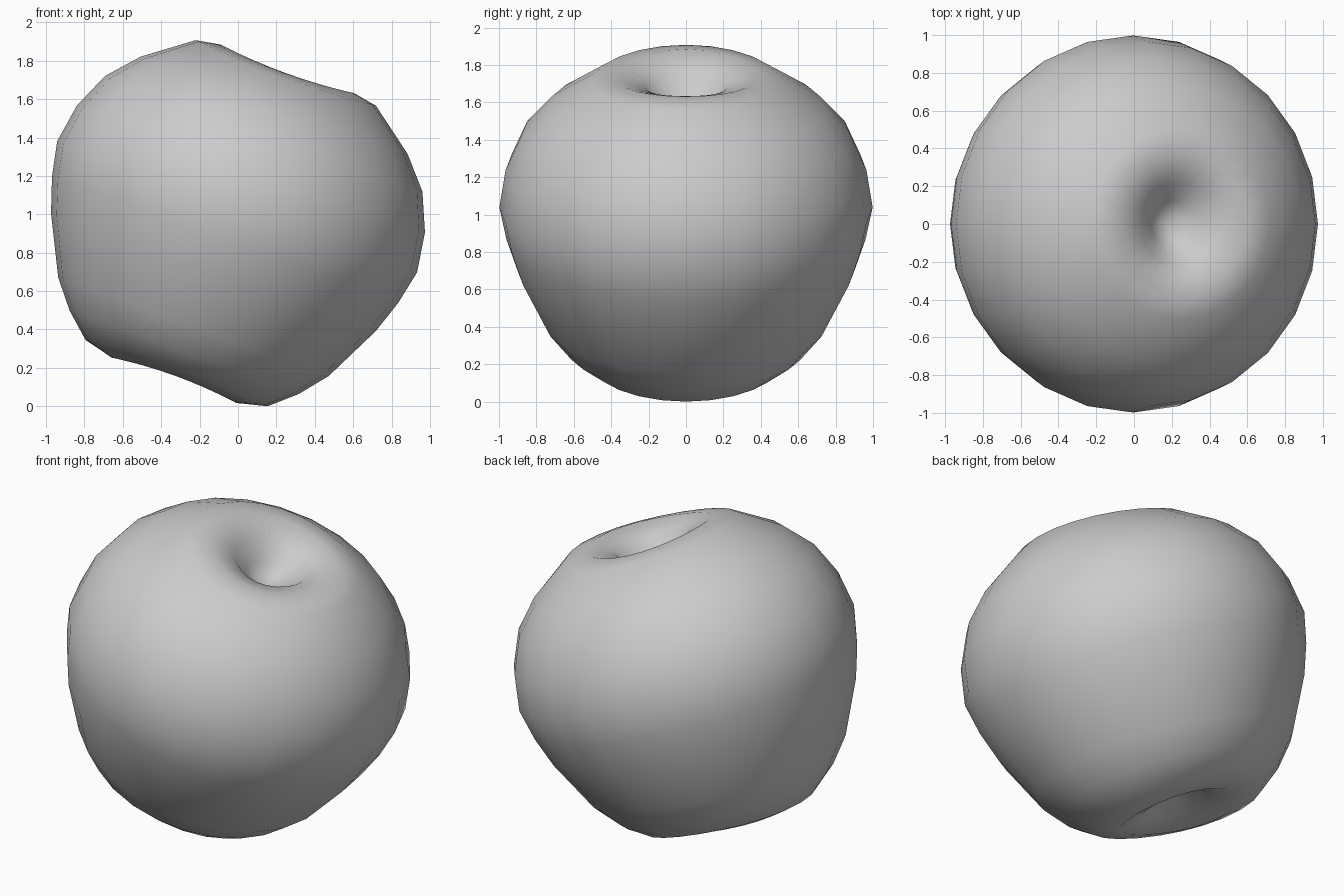
import bpy, bmesh, math
from mathutils import Matrix, Vector

if "Cube" in bpy.data.objects:
    bpy.data.objects.remove(bpy.data.objects["Cube"])

SEGMENTS = 24
TILT = math.radians(20)

# (radius, height) along the fruit's own axis, bottom hollow to top hollow
PROFILE = [(0.09, -0.73), (0.20, -0.81), (0.345, -0.86), (0.505, -0.82),
           (0.635, -0.717), (0.75, -0.575), (0.90, -0.272), (0.96, -0.093),
           (0.998, 0.09), (0.965, 0.30), (0.88, 0.495), (0.74, 0.653),
           (0.50, 0.82), (0.37, 0.843), (0.22, 0.79), (0.12, 0.68)]

# Fruit body: rings around the axis, rims slightly lower at front and back
bm = bmesh.new()
rings = []
for r, h in PROFILE:
    dip = 0.012 if r < 0.52 else 0
    ring = []
    for i in range(SEGMENTS):
        a = 2 * math.pi * i / SEGMENTS
        z = h + math.copysign(dip, h) * math.cos(2 * a)
        ring.append(bm.verts.new((r * math.cos(a), r * math.sin(a), z)))
    rings.append(ring)
for lo, hi in zip(rings, rings[1:]):
    for i in range(SEGMENTS):
        j = (i + 1) % SEGMENTS
        bm.faces.new((lo[i], lo[j], hi[j], hi[i]))

# Close both hollows
bottom = bm.verts.new((0, 0, -0.70))
top = bm.verts.new((0, 0, 0.61))
for i in range(SEGMENTS):
    j = (i + 1) % SEGMENTS
    bm.faces.new((bottom, rings[0][j], rings[0][i]))
    bm.faces.new((top, rings[-1][i], rings[-1][j]))

# Tilt towards +x, then centre and stand on the ground
bm.transform(Matrix.Rotation(TILT, 4, 'Y'))
xs = [v.co.x for v in bm.verts]
zs = [v.co.z for v in bm.verts]
bm.transform(Matrix.Translation(Vector((-(min(xs) + max(xs)) / 2, 0, -min(zs)))))
for f in bm.faces:
    f.smooth = True

mesh = bpy.data.meshes.new("fruit_body")
bm.to_mesh(mesh)
bm.free()
bpy.context.collection.objects.link(bpy.data.objects.new("fruit_body", mesh))
